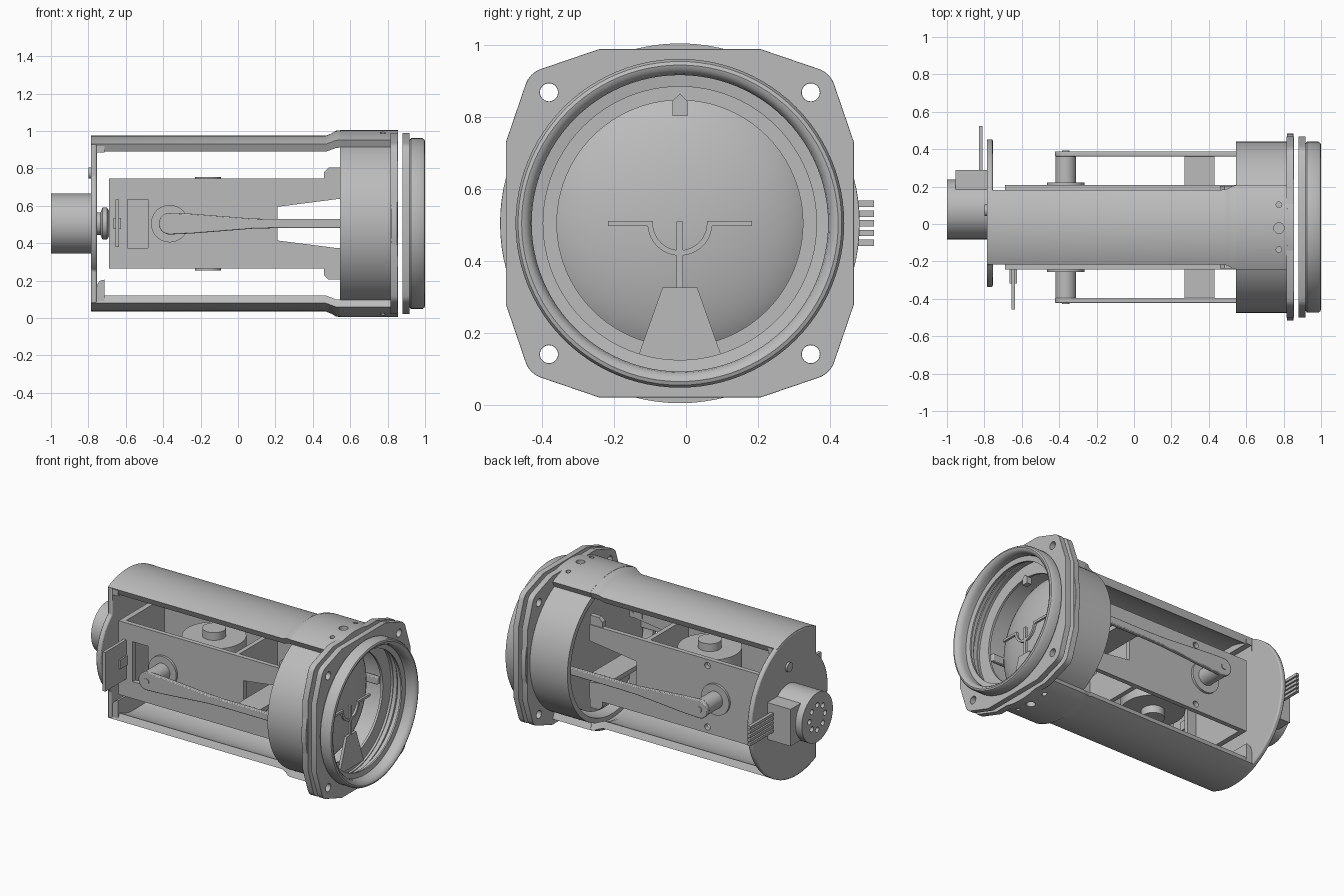
import bpy, bmesh, math
from math import sin, cos, pi
from mathutils import Matrix, Vector

if "Cube" in bpy.data.objects:
    bpy.data.objects.remove(bpy.data.objects["Cube"])

grey = bpy.data.materials.new("metal grey")
grey.use_nodes = True
grey.diffuse_color = (0.5, 0.5, 0.5, 1)
grey.node_tree.nodes["Principled BSDF"].inputs["Base Color"].default_value = (0.5, 0.5, 0.5, 1)

CENTRE = Vector((0, -0.017, 0.505))   # instrument axis; parts are built around it


def finish(name, bm):
    bmesh.ops.recalc_face_normals(bm, faces=bm.faces)
    mesh = bpy.data.meshes.new(name)
    bm.to_mesh(mesh)
    bm.free()
    ob = bpy.data.objects.new(name, mesh)
    ob.location = CENTRE
    mesh.materials.append(grey)
    bpy.context.collection.objects.link(ob)
    return ob


def prism(name, pts, axis, a, b):
    """Extrude a 2D outline along an axis from a to b."""
    place = {"x": lambda p, d: (d, p[0], p[1]),
             "y": lambda p, d: (p[0], d, p[1]),
             "z": lambda p, d: (p[0], p[1], d)}[axis]
    bm = bmesh.new()
    lo = [bm.verts.new(place(p, a)) for p in pts]
    hi = [bm.verts.new(place(p, b)) for p in pts]
    bm.faces.new(lo)
    bm.faces.new(hi)
    for i in range(len(pts)):
        j = (i + 1) % len(pts)
        bm.faces.new((lo[i], lo[j], hi[j], hi[i]))
    return finish(name, bm)


def box(name, x, y, z):
    return prism(name, [(x[0], y[0]), (x[1], y[0]), (x[1], y[1]), (x[0], y[1])], "z", *z)


def arc(r, a0, a1, n, c=(0, 0)):
    return [(c[0] + r * cos(a0 + (a1 - a0) * i / n), c[1] + r * sin(a0 + (a1 - a0) * i / n))
            for i in range(n + 1)]


def circle(r, c=(0, 0), n=32):
    return arc(r, 0, 2 * pi, n, c)[:-1]


def lathe(name, profile, closed=True, n=96):
    """Spin (x, radius) points about the instrument axis."""
    bm = bmesh.new()
    vs = [bm.verts.new((x, 0, r)) for x, r in profile]
    count = len(vs) if closed else len(vs) - 1
    es = [bm.edges.new((vs[i], vs[(i + 1) % len(vs)])) for i in range(count)]
    bmesh.ops.spin(bm, geom=vs + es, axis=(1, 0, 0), cent=(0, 0, 0), angle=2 * pi, steps=n, use_duplicate=False)
    bmesh.ops.remove_doubles(bm, verts=bm.verts, dist=0.0001)
    return finish(name, bm)


def boolean(ob, other, mode="DIFFERENCE"):
    mod = ob.modifiers.new("cut", "BOOLEAN")
    mod.operation, mod.object, mod.solver = mode, other, "EXACT"
    bpy.context.view_layer.objects.active = ob
    bpy.ops.object.modifier_apply(modifier=mod.name)
    bpy.data.objects.remove(other)


def bevel(ob, width, segments=2):
    mod = ob.modifiers.new("soft edge", "BEVEL")
    mod.width, mod.segments, mod.limit_method, mod.angle_limit = width, segments, "ANGLE", 0.7


# Mounting flange and bezel plate: clipped square with rounded corners
quarter = [(0.484, 0.225)] + arc(0.07, 0.3, pi / 2 - 0.3, 8, (0.363, 0.363)) + [(0.225, 0.484)]
outline = []
for k in range(4):
    c, s = cos(k * pi / 2), sin(k * pi / 2)
    outline += [(c * p[0] - s * p[1], s * p[0] + c * p[1]) for p in quarter]
flange = prism("mounting_flange", outline, "x", 0.815, 0.855)
boolean(flange, prism("disc", circle(0.5, n=96), "x", 0.818, 0.852), "UNION")
plate = prism("bezel_plate", outline, "x", 0.88, 0.917)
for part, r in ((flange, 0.43), (plate, 0.40)):
    boolean(part, prism("bore", circle(r, n=96), "x", 0.7, 1.1))
    for sy in (-1, 1):
        for sz in (-1, 1):
            boolean(part, prism("bolt", circle(0.025, (sy * 0.364, sz * 0.364)), "x", 0.7, 1.1))
    bevel(part, 0.006)

# Bezel ring with rounded lip
lathe("bezel_ring", [(0.915, 0.38), (0.915, 0.445), (0.925, 0.457), (0.985, 0.457), (0.996, 0.45),
                     (1.0, 0.44), (0.996, 0.428), (0.98, 0.416), (0.96, 0.412), (0.93, 0.412), (0.925, 0.38)])

# Front barrel with raised pads over top and bottom
barrel = lathe("front_barrel", [(0.545, 0.425), (0.545, 0.458), (0.83, 0.458), (0.83, 0.425)])
for s, name in ((1, "top"), (-1, "bottom")):
    half = math.asin(0.225 / 0.5)
    mid = s * pi / 2
    pad = prism(name + "_pad", arc(0.5, mid - half, mid + half, 20) + arc(0.44, mid + half, mid - half, 20),
                "x", 0.545, 0.855)
    for y, r in ((0.12, 0.015), (-0.005, 0.028), (-0.12, 0.015)):
        boolean(pad, prism("hole", circle(r, (0.775, y), 20), "z", s * 0.46, s * 0.6))

    # Body shell: curved strip flaring up into the barrel
    bm = bmesh.new()
    rows = []
    for x, ro, w in ((-0.785, 0.47, 0.2), (0.47, 0.47, 0.2), (0.5, 0.482, 0.205), (0.525, 0.497, 0.22), (0.56, 0.5, 0.225)):
        h = math.asin(w / ro)
        ring = arc(ro, mid - h, mid + h, 20) + arc(ro - 0.045, mid + h, mid - h, 20)
        rows.append([bm.verts.new((x, p[0], p[1])) for p in ring])
    for a, b in zip(rows, rows[1:]):
        for i in range(len(a)):
            j = (i + 1) % len(a)
            bm.faces.new((a[i], a[j], b[j], b[i]))
    bm.faces.new(rows[0])
    bm.faces.new(rows[-1])
    finish(name + "_shell", bm)
    # Fillet between the shell and the rear plate
    fil = [(-0.76, s * 0.42), (-0.76, s * 0.34)] + arc(0.04, pi, pi / 2, 6, (-0.715, s * 0.34)) + [(-0.715, s * 0.42)]
    fil = [(x, z if abs(z) < 0.35 or z * s > 0.4 else s * 0.38) for x, z in fil]
    prism(name + "_fillet", fil, "y", -0.195, 0.195)

# Rear plate: large disc cut back on one side to a smaller one
a = math.acos(-0.2 / 0.47)
b = math.acos(-0.2 / 0.32)
rear = prism("rear_plate", arc(0.47, -a, a, 64) + arc(0.32, b, 2 * pi - b, 32), "x", -0.787, -0.755)
bevel(rear, 0.008)

# Rear motor with ring of vent holes
motor = prism("rear_motor", circle(0.16, (0.095, 0), 64), "x", -1.0, -0.78)
for k in range(8):
    t = k * pi / 4
    boolean(motor, prism("vent", circle(0.017, (0.095 + 0.08 * cos(t), 0.08 * sin(t)), 16), "x", -1.1, -0.97))
box("connector_block", (-0.955, -0.785), (0.2, 0.305), (-0.12, 0.12))
for k in range(5):
    z = (k - 2) * 0.027
    box("connector_pin", (-0.83, -0.81), (0.29, 0.54), (z - 0.009, z + 0.009))
prism("rear_screw", circle(0.03, (0.09, 0.27), 24), "x", -0.8, -0.78)

# Inner frame side plates, with tapered windows and mounting ears
for s, side in ((1, "left"), (-1, "right")):
    ya, yb = s * 0.195, s * 0.225
    p = prism("frame_plate_" + side, [(-0.69, -0.24), (0.55, -0.24), (0.55, 0.24), (-0.69, 0.24)], "y", ya, yb)
    boolean(p, prism("window", [(0.21, -0.09), (0.6, -0.14), (0.6, 0.14), (0.21, 0.09)], "y", s * 0.1, s * 0.3))
    for x, z in ((-0.3, 0.2), (-0.3, -0.2)) if s > 0 else ():
        boolean(p, prism("hole", circle(0.02, (x, z), 20), "y", s * 0.1, s * 0.3))
    if s < 0:
        boolean(p, box("slot", (-0.59, -0.48), (-0.3, -0.1), (-0.13, 0.13)))
    for t in (1, -1):
        ear = prism("ear_" + side, [(0.46, t * 0.14), (0.55, t * 0.13), (0.55, t * 0.3), (0.485, t * 0.3),
                                    (0.46, t * 0.275)], "y", s * 0.19, s * 0.22)
        boolean(ear, prism("hole", circle(0.022, (0.52, t * 0.185), 20), "y", s * 0.1, s * 0.3))

    # Pivot boss and tapering linkage arm
    prism("pivot_washer_" + side, circle(0.1, (-0.365, 0), 48), "y", s * 0.22, s * 0.24)
    prism("pivot_boss_" + side, circle(0.055, (-0.365, 0), 32), "y", s * 0.22, s * 0.39)
    arm = prism("linkage_arm_" + side, arc(0.058, pi / 2, 3 * pi / 2, 16, (-0.365, 0)) +
                [(-0.25, -0.053), (0.08, -0.027), (0.2, -0.024), (0.75, -0.024),
                 (0.75, 0.024), (0.2, 0.024), (0.08, 0.027), (-0.25, 0.053)], "y", s * 0.378, s * 0.405)
    bevel(arm, 0.005)
    prism("pivot_pin_" + side, circle(0.02, (-0.365, 0), 20), "y", s * 0.4, s * 0.41)

# Frame cross walls, yoke bar, rear bearing and sensor board
box("frame_end_wall", (-0.69, -0.655), (-0.2, 0.2), (-0.24, 0.24))
box("frame_cross_wall", (0.13, 0.16), (-0.2, 0.2), (-0.24, 0.24))
box("yoke_bar", (0.27, 0.43), (-0.385, 0.385), (-0.015, 0.015))
lathe("rear_bearing", [(-0.76, 0), (-0.76, 0.06), (-0.735, 0.06), (-0.725, 0.085), (-0.7, 0.085), (-0.685, 0.06), (-0.685, 0)], False, 48)
box("sensor_board", (-0.655, -0.635), (-0.44, -0.2), (-0.125, 0.13))
box("sensor_bracket", (-0.665, -0.625), (-0.3, -0.22), (-0.03, 0.03))
prism("inner_rotor", circle(0.19, (-0.16, 0), 64), "z", -0.2, 0.2)
prism("rotor_cap", circle(0.07, (-0.16, 0), 32), "z", -0.25, 0.25)

# Dial: mask ring, domed horizon face, pointer, pedestal, aircraft symbol
lathe("dial_mask", [(0.8, 0.342), (0.8, 0.435), (0.815, 0.435), (0.815, 0.342)])
dome = [(0.62 + 0.15 * cos(i * pi / 24), 0.4 * sin(i * pi / 24)) for i in range(13)]
lathe("horizon_dome", dome + [(0.6, 0.4), (0.6, 0)], False)
prism("top_pointer", [(-0.021, 0.298), (0.021, 0.298), (0.021, 0.34), (0, 0.36), (-0.021, 0.34)], "x", 0.79, 0.825)
prism("pedestal", [(-0.125, -0.395), (0.125, -0.395), (0.048, -0.178), (-0.048, -0.178)], "x", 0.812, 0.83)
box("symbol_post", (0.81, 0.825), (-0.009, 0.009), (-0.18, 0.005))
wing = [(-0.2, 0.007), (-0.2, -0.007)] + arc(0.09, pi, 2 * pi, 24) + [(0.2, -0.007), (0.2, 0.007)]
prism("aircraft_symbol", [(-0.2, 0.007), (-0.2, -0.008), (-0.09, -0.008)] + arc(0.09, pi + 0.1, 2 * pi - 0.1, 24)
      + [(0.09, -0.008), (0.2, -0.008), (0.2, 0.007), (0.075, 0.007)] + arc(0.075, -0.05, -pi + 0.05, 24)
      + [(-0.075, 0.007)], "x", 0.81, 0.825)

# Smooth round surfaces while keeping crisp edges
bpy.ops.object.select_all(action="DESELECT")
for ob in bpy.data.objects:
    if ob.type == "MESH" and grey.name in ob.data.materials:
        ob.select_set(True)
        bpy.context.view_layer.objects.active = ob
bpy.ops.object.shade_smooth_by_angle(angle=math.radians(35))
